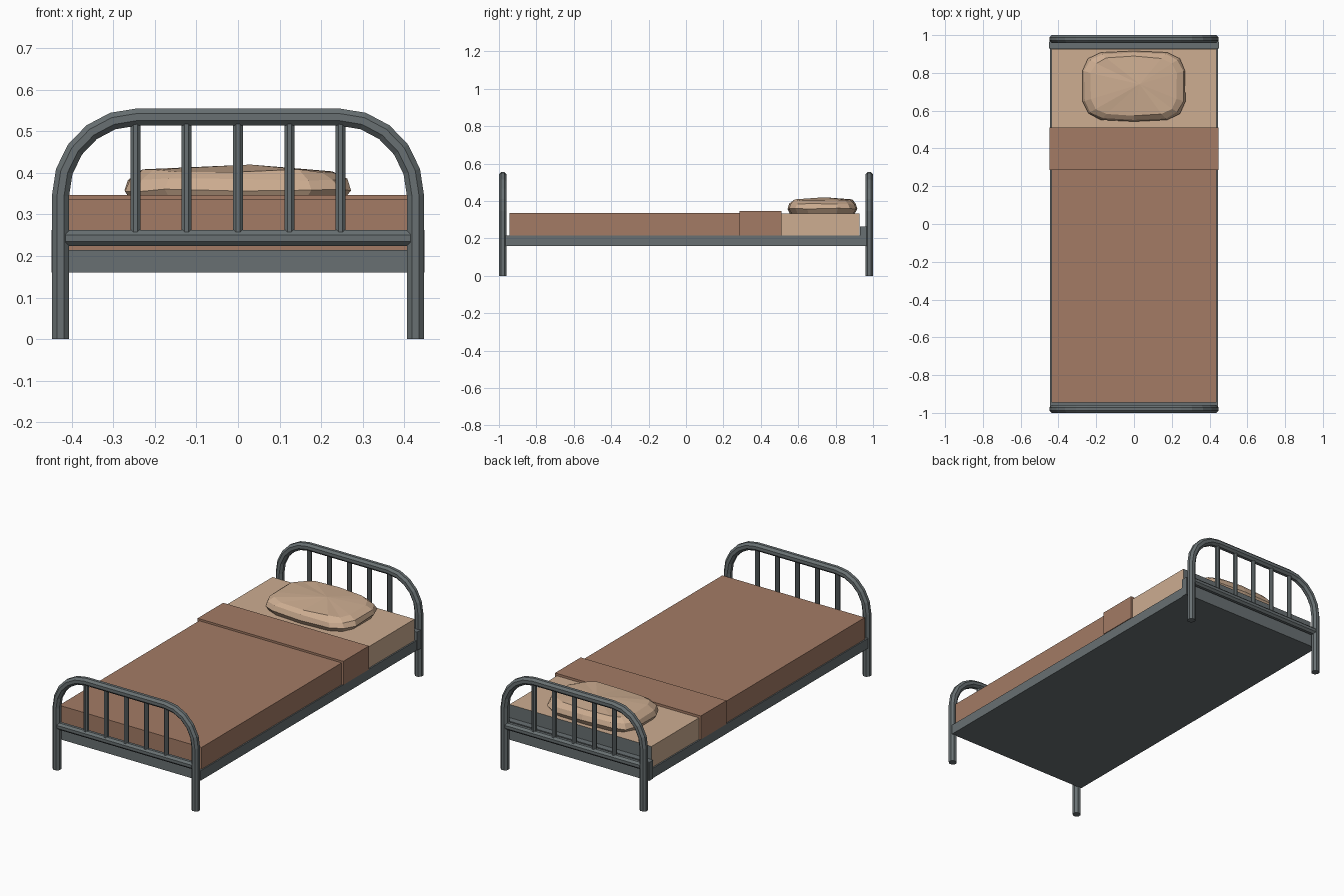
import bpy, bmesh, math, random
from mathutils import Vector

if "Cube" in bpy.data.objects:
    bpy.data.objects.remove(bpy.data.objects["Cube"])

random.seed(4)


def material(name, rgb):
    m = bpy.data.materials.new(name)
    lin = [((c / 255 + 0.055) / 1.055) ** 2.4 for c in rgb]
    m.diffuse_color = (*lin, 1)
    m.use_nodes = True
    m.node_tree.nodes["Principled BSDF"].inputs["Base Color"].default_value = m.diffuse_color
    return m


GREY = material("grey metal", (104, 112, 114))
BROWN = material("brown blanket", (163, 123, 101))
BEIGE = material("beige linen", (205, 173, 145))


def finish(bm, name, *mats):
    bmesh.ops.recalc_face_normals(bm, faces=bm.faces)
    me = bpy.data.meshes.new(name)
    bm.to_mesh(me)
    bm.free()
    for m in mats:
        me.materials.append(m)
    ob = bpy.data.objects.new(name, me)
    bpy.context.collection.objects.link(ob)
    return ob


def box(name, mat, x, y, z):
    bm = bmesh.new()
    bmesh.ops.create_cube(bm, size=1)
    for v in bm.verts:
        v.co = [a + (b - a) * (c + 0.5) for (a, b), c in zip((x, y, z), v.co)]
    return finish(bm, name, mat)


def tube(name, path, y, apothem, sides=8):
    """Sweep a polygon along an (x, z) path lying in the plane at y."""
    bm = bmesh.new()
    pts = [Vector(p) for p in path]
    r = apothem / math.cos(math.pi / sides)
    rings = []
    for i, p in enumerate(pts):
        a = (p - pts[i - 1]).normalized() if i else None
        b = (pts[i + 1] - p).normalized() if i < len(pts) - 1 else None
        a, b = a or b, b or a
        t = (a + b).normalized()
        n = Vector((t.y, -t.x)) / t.dot(a)
        ring = []
        for k in range(sides):
            ang = 2 * math.pi * (k + 0.5) / sides
            q = p + n * r * math.cos(ang)
            ring.append(bm.verts.new((q.x, y + r * math.sin(ang), q.y)))
        rings.append(ring)
    for r0, r1 in zip(rings, rings[1:]):
        for k in range(sides):
            j = (k + 1) % sides
            bm.faces.new((r0[k], r0[j], r1[j], r1[k]))
    bm.faces.new(rings[0])
    bm.faces.new(rings[-1])
    return finish(bm, name, GREY)


# Head and foot frames: arched tube, cross rail and five bars
arc = [(0.245 + 0.182 * math.cos(math.radians(18 * i)),
        0.345 + 0.189 * math.sin(math.radians(18 * i))) for i in range(6)]
arch = [(0.427, 0)] + arc + [(-x, z) for x, z in reversed(arc)] + [(-0.427, 0)]
for end, y in (("foot", -0.98), ("head", 0.98)):
    tube(end + "_arch", arch, y, 0.0205)
    tube(end + "_rail", [(-0.415, 0.243), (0.415, 0.243)], y, 0.019)
    for i in range(5):
        x = (i - 2) * 0.1235
        tube(f"{end}_bar_{i + 1}", [(x, 0.255), (x, 0.52)], y, 0.012)

# Bed base and raised board at the head
box("base", GREY, (-0.445, 0.445), (-0.965, 0.965), (0.16, 0.215))
box("head_board", GREY, (-0.449, 0.449), (0.93, 0.965), (0.16, 0.263))

# Mattress, with its head end face in grey
mattress = box("mattress", BEIGE, (-0.437, 0.437), (0.45, 0.927), (0.212, 0.334))
mattress.data.materials.append(GREY)
for f in mattress.data.polygons:
    if f.normal.y > 0.9:
        f.material_index = 1

# Blanket and its turned-over fold
box("blanket", BROWN, (-0.438, 0.438), (-0.945, 0.3), (0.21, 0.336))
box("blanket_fold", BROWN, (-0.448, 0.448), (0.285, 0.51), (0.216, 0.347))

# Faceted pillow: rounded-rectangle rings closed by a peak
bm = bmesh.new()
N = 14
rings = []
for z, s in ((0.332, 0.93), (0.358, 1.0), (0.385, 0.96), (0.405, 0.84)):
    ring = []
    for k in range(N):
        a = 2 * math.pi * (k + 0.5) / N
        c, d = math.cos(a), math.sin(a)
        x = 0.28 * s * math.copysign(abs(c) ** 0.55, c)
        y = 0.19 * s * math.copysign(abs(d) ** 0.55, d)
        j = random.uniform(0.97, 1.0)
        dz = random.uniform(-0.004, 0.004) if z > 0.34 else 0
        ring.append(bm.verts.new((x * j, 0.73 + y * j, z + dz)))
    rings.append(ring)
for r0, r1 in zip(rings, rings[1:]):
    for k in range(N):
        j = (k + 1) % N
        bm.faces.new((r0[k], r0[j], r1[j], r1[k]))
bm.faces.new(rings[0])
peak = bm.verts.new((0.03, 0.74, 0.42))
for k in range(N):
    bm.faces.new((rings[-1][k], rings[-1][(k + 1) % N], peak))
finish(bm, "pillow", BEIGE)
